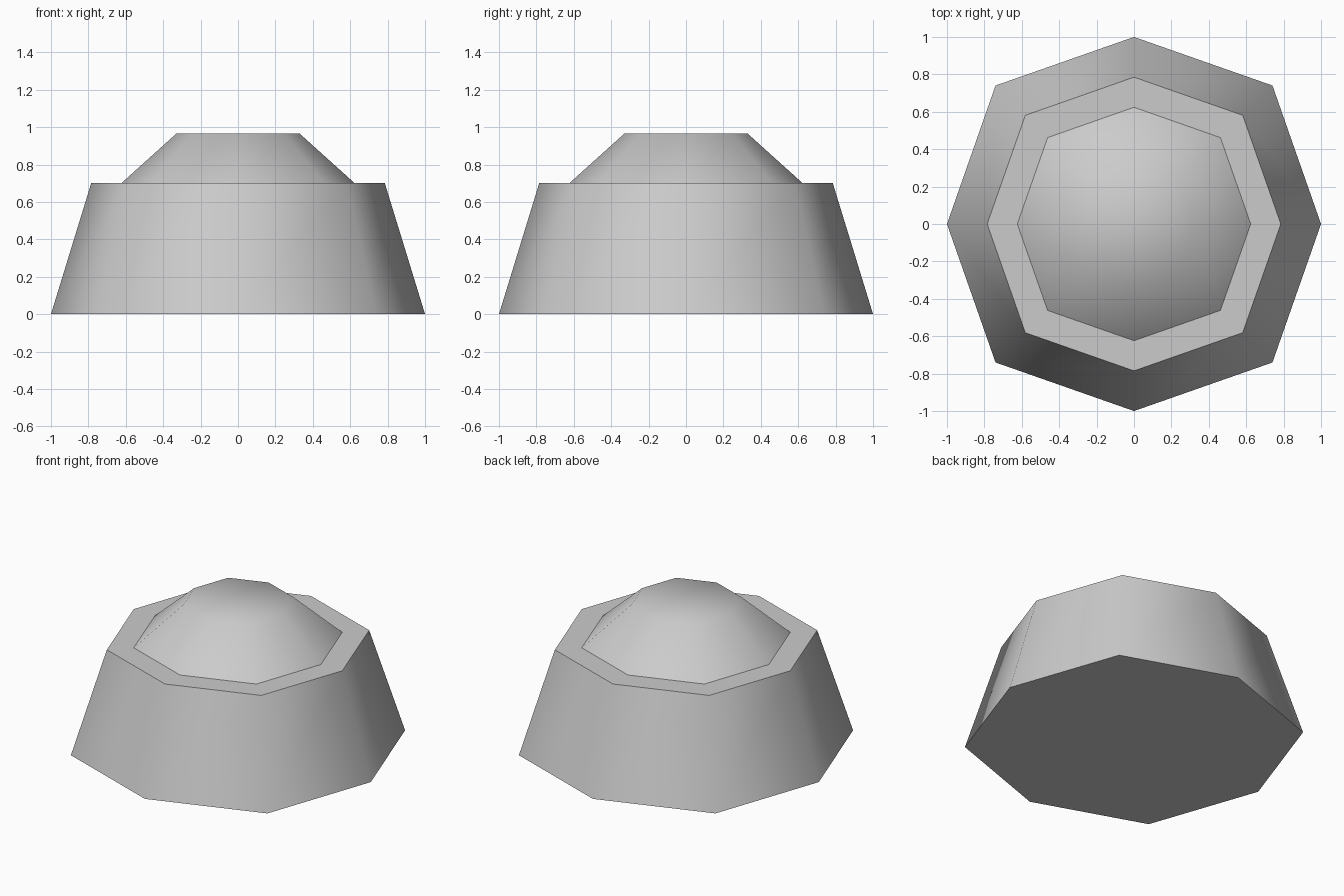
import bpy, bmesh
from math import sin, cos, pi, radians

cube = bpy.data.objects.get("Cube")
if cube:
    bpy.data.objects.remove(cube, do_unlink=True)

grey = bpy.data.materials.new("stone_grey")
grey.use_nodes = True
colour = (0.6, 0.6, 0.6, 1)
grey.diffuse_color = colour
grey.node_tree.nodes["Principled BSDF"].inputs["Base Color"].default_value = colour

SIDES = 8
CORNER_STRETCH = 1.047  # diagonal corners reach slightly further out


def loft(name, sections, cap_bottom, cap_top, smooth_angle):
    """Stack octagonal rings given as (radius, height) and skin them."""
    bm = bmesh.new()
    rings = []
    for radius, z in sections:
        ring = []
        for i in range(SIDES):
            a = 2 * pi * i / SIDES
            r = radius * (CORNER_STRETCH if i % 2 else 1)
            ring.append(bm.verts.new((r * cos(a), r * sin(a), z)))
        rings.append(ring)
    for low, high in zip(rings, rings[1:]):
        for i in range(SIDES):
            j = (i + 1) % SIDES
            bm.faces.new((low[i], low[j], high[j], high[i]))
    if cap_bottom:
        bm.faces.new(rings[0][::-1])
    if cap_top:
        bm.faces.new(rings[-1])
    mesh = bpy.data.meshes.new(name)
    bm.to_mesh(mesh)
    bm.free()
    mesh.materials.append(grey)
    obj = bpy.data.objects.new(name, mesh)
    bpy.context.collection.objects.link(obj)
    bpy.ops.object.select_all(action="DESELECT")
    obj.select_set(True)
    bpy.context.view_layer.objects.active = obj
    bpy.ops.object.shade_smooth_by_angle(angle=radians(smooth_angle))


# Tapered base with a flat ledge around its top
loft("base", [(1.0, 0), (0.785, 0.7), (0.624, 0.7)], True, False, 60)

# Faceted dome rising from the ledge, softly shaded over its flat top
loft("dome", [(0.624, 0.7), (0.33, 0.965)], False, True, 60)
